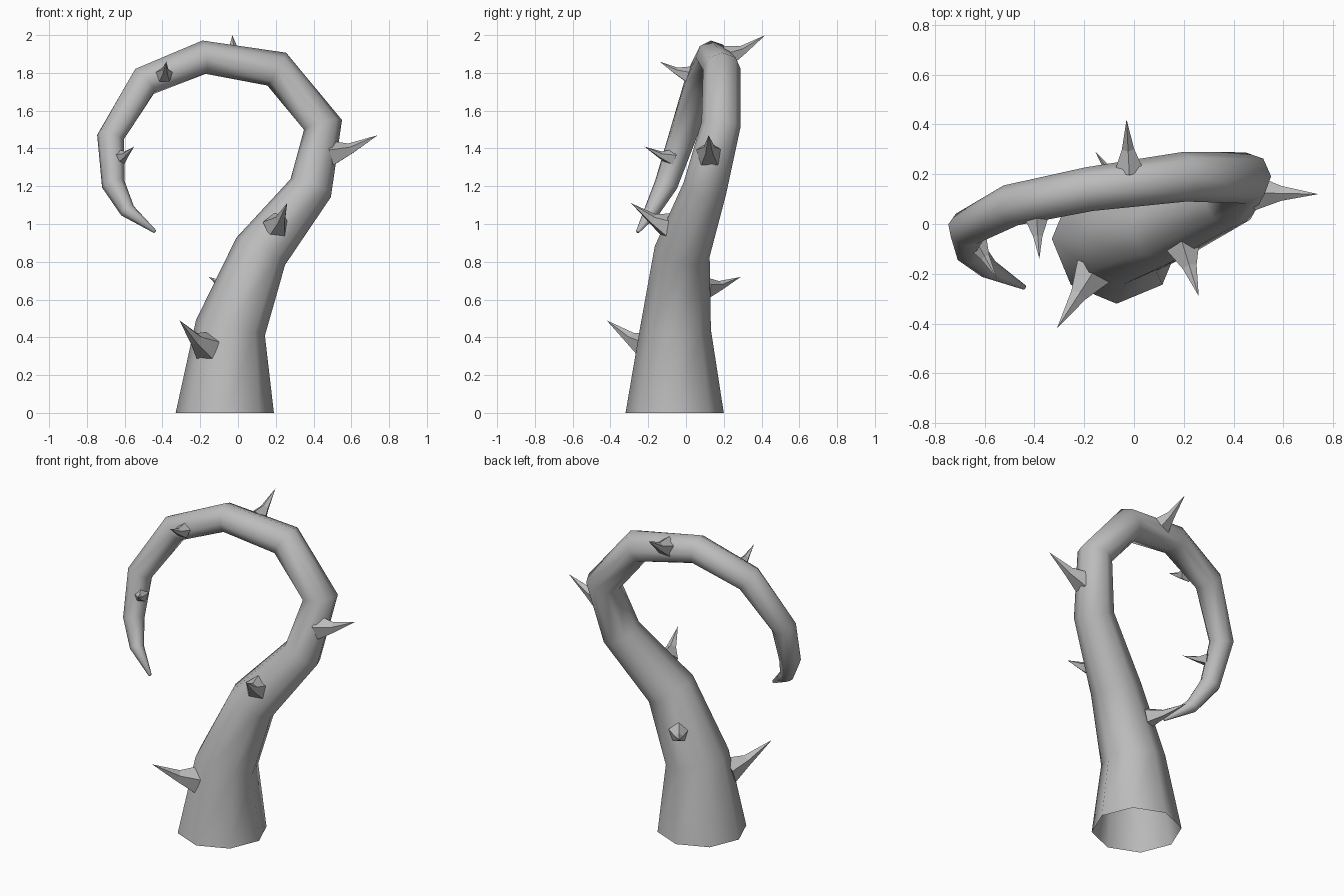
import bpy, bmesh, math
from mathutils import Vector

cube = bpy.data.objects.get("Cube")
if cube:
    bpy.data.objects.remove(cube)

grey = bpy.data.materials.new("bark_grey")
grey.use_nodes = True
colour = (0.5, 0.5, 0.5, 1)
grey.diffuse_color = colour
grey.node_tree.nodes["Principled BSDF"].inputs["Base Color"].default_value = colour


def ring(bm, centre, axis, radius, sides, side_hint):
    """Regular polygon of vertices across an axis."""
    u = (side_hint - axis * side_hint.dot(axis)).normalized()
    v = axis.cross(u)
    step = 2 * math.pi / sides
    return [bm.verts.new(centre + (u * math.cos(i * step) + v * math.sin(i * step)) * radius)
            for i in range(sides)], u


def bridge(bm, low, high):
    n = len(low)
    for i in range(n):
        bm.faces.new((low[i], low[(i + 1) % n], high[(i + 1) % n], high[i]))


def finish(bm, name):
    bmesh.ops.recalc_face_normals(bm, faces=bm.faces)
    mesh = bpy.data.meshes.new(name)
    bm.to_mesh(mesh)
    bm.free()
    mesh.materials.append(grey)
    obj = bpy.data.objects.new(name, mesh)
    bpy.context.collection.objects.link(obj)
    return obj


# Curling stem: x, y, z, radius of each ring
path = [(-.07, -.06, 0, .26), (-.04, -.055, .45, .187), (.12, -.02, .855, .148),
        (.385, .1, 1.19, .117), (.45, .185, 1.525, .104), (.205, .19, 1.82, .1),
        (-.18, .14, 1.883, .089), (-.495, .075, 1.755, .085), (-.675, -.02, 1.46, .074),
        (-.66, -.105, 1.21, .062), (-.585, -.18, 1.07, .042), (-.44, -.255, .96, .01)]
points = [Vector(p[:3]) for p in path]
bm = bmesh.new()
hint = Vector((1, 0, 0))
last = None
for i, p in enumerate(points):
    before = (p - points[i - 1]).normalized() if i else Vector((0, 0, 1))
    after = (points[i + 1] - p).normalized() if i < len(points) - 1 else before
    axis = (before + after).normalized() if i else before
    verts, hint = ring(bm, p, axis, path[i][3], 8, hint)
    if last:
        bridge(bm, last, verts)
    last = verts
bm.faces.new(last)
stem = finish(bm, "stem")
for face in stem.data.polygons:
    face.use_smooth = True


# Thorns: root, tip, root radius; each bends upward beyond its middle
def thorn(name, root, tip, radius):
    root, tip = Vector(root), Vector(tip)
    axis = (tip - root).normalized()
    up = Vector((0, 0, 1))
    middle = root.lerp(tip, .42) - up * radius * .2
    base_axis = (middle - root).normalized()
    bm = bmesh.new()
    low, _ = ring(bm, root, base_axis, radius, 5, up)
    mid, _ = ring(bm, middle, axis, radius * .42, 5, up)
    bridge(bm, low, mid)
    point = bm.verts.new(tip)
    for i in range(5):
        bm.faces.new((mid[i], mid[(i + 1) % 5], point))
    bm.faces.new(low[::-1])
    finish(bm, name)


thorn("thorn_low_front", (-.165, -.195, .35), (-.31, -.42, .49), .083)
thorn("thorn_low_back", (-.02, .1, .66), (-.155, .29, .72), .062)
thorn("thorn_middle_front", (.2, -.095, .99), (.26, -.29, 1.11), .072)
thorn("thorn_outer_side", (.49, .125, 1.37), (.74, .12, 1.47), .075)
thorn("thorn_top_back", (-.02, .22, 1.885), (-.03, .42, 2.0), .062)
thorn("thorn_top_front", (-.39, .01, 1.79), (-.38, -.14, 1.86), .046)
thorn("thorn_tip_front", (-.63, -.075, 1.35), (-.55, -.22, 1.41), .046)
